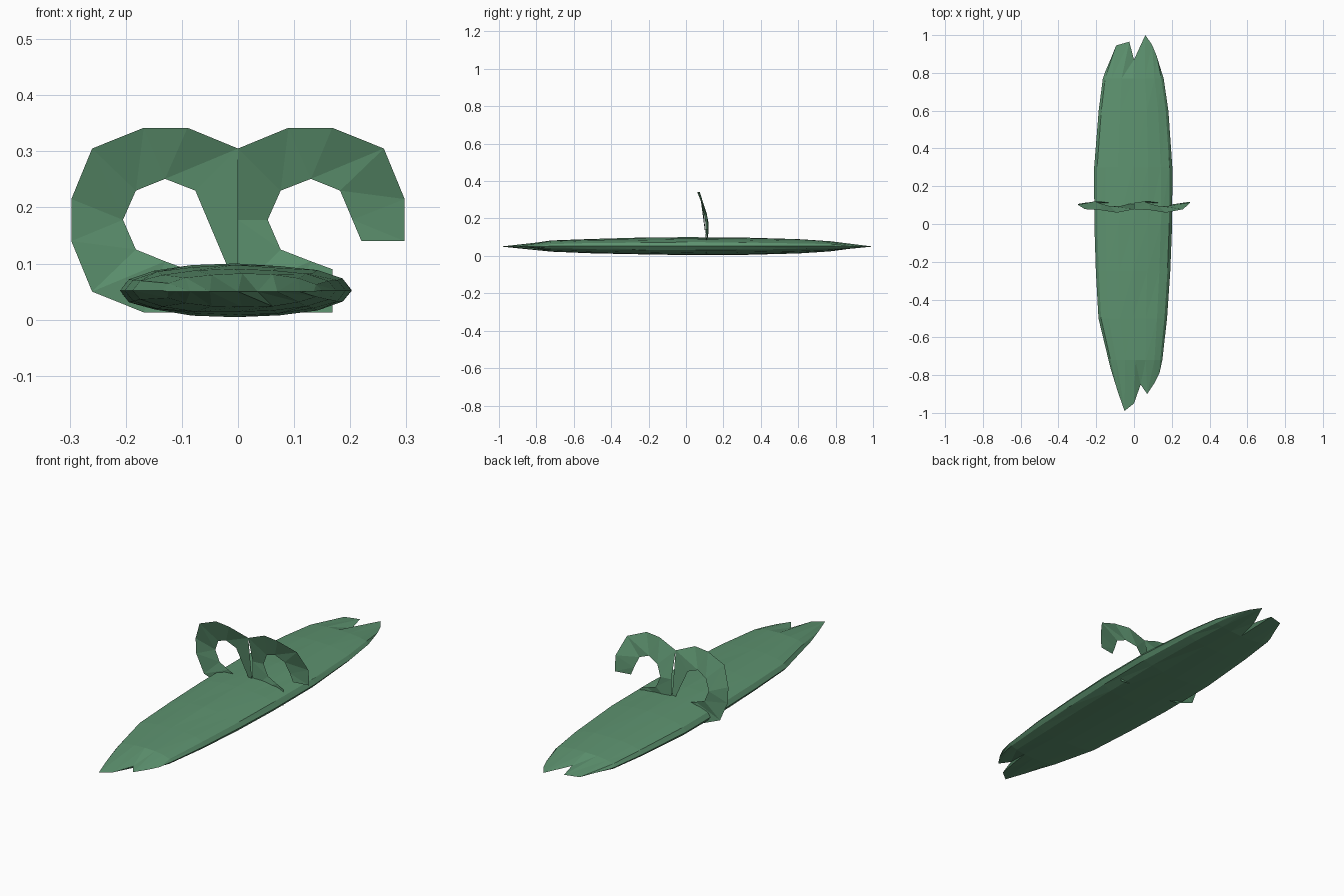
import bpy, math, random

if "Cube" in bpy.data.objects:
    bpy.data.objects.remove(bpy.data.objects["Cube"])

random.seed(4)

green = bpy.data.materials.new("leaf_green")
green.diffuse_color = (0.11, 0.29, 0.16, 1)
green.use_nodes = True
green.node_tree.nodes["Principled BSDF"].inputs["Base Color"].default_value = green.diffuse_color


def make(name, verts, faces):
    mesh = bpy.data.meshes.new(name)
    mesh.from_pydata(verts, [], faces)
    mesh.validate()
    mesh.materials.append(green)
    obj = bpy.data.objects.new(name, mesh)
    bpy.context.collection.objects.link(obj)
    return obj


# Long flattened body: lofted rings, (y, left x, right x, half height)
SIDES = 16
HALF = SIDES // 2
MID = 0.052
stations = [
    (-0.72, -0.135, 0.15, 0.031), (-0.50, -0.188, 0.175, 0.041),
    (-0.25, -0.202, 0.192, 0.046), (0.0, -0.21, 0.202, 0.049),
    (0.30, -0.211, 0.203, 0.047), (0.60, -0.187, 0.182, 0.039),
    (0.77, -0.165, 0.157, 0.029),
]
verts, faces = [], []
for y, left, right, h in stations:
    cx, rx = (left + right) / 2, (right - left) / 2
    for k in range(SIDES):
        a = math.pi - k * math.tau / SIDES
        s = math.sin(a)
        z = MID + h * math.copysign(abs(s) ** 0.85, s)
        if abs(s) > 0.1:
            z -= math.copysign(random.uniform(0, 0.003), s)
        verts.append((cx + rx * math.cos(a), y, z))
for i in range(len(stations) - 1):
    for k in range(SIDES):
        a, b = i * SIDES + k, i * SIDES + (k + 1) % SIDES
        faces += [(a, b, b + SIDES), (a, b + SIDES, a + SIDES)]

# Notched two-lobed ends: top and bottom close onto one thin edge
south = [(-.125, -.76), (-.11, -.81), (-.085, -.89), (-.05, -.99), (0, -.95),
         (.035, -.85), (.07, -.90), (.11, -.84), (.135, -.79)]
north = [(-.155, .80), (-.125, .87), (-.095, .945), (-.025, .965), (0, .87),
         (.06, 1.0), (.095, .95), (.12, .89), (.14, .82)]
for ring, tip, flip in ((0, south, False), (len(stations) - 1, north, True)):
    start, base = len(verts), ring * SIDES
    verts += [(x, y, 0.05) for x, y in tip]
    for k in range(SIDES):
        n = (k + 1) % SIDES
        t0, t1 = start + min(k, SIDES - k), start + min(n, SIDES - n)
        for f in ((base + k, t0, t1), (base + k, t1, base + n)):
            faces.append(f[::-1] if flip else f)
make("body", verts, faces)

# Curled handle sheet: outer and inner edge points (x, z) of two octagonal arcs
left_curl = [
    ((-.092, .013), (-.092, .09)), ((-.168, .013), (-.13, .104)),
    ((-.26, .05), (-.182, .125)), ((-.297, .14), (-.205, .178)),
    ((-.297, .215), (-.205, .178)), ((-.26, .305), (-.182, .23)),
    ((-.168, .342), (-.13, .251)), ((-.09, .342), (-.13, .251)),
    ((0, .305), (-.076, .23)), ((0, .05), (-.076, .23)),
]
right_curl = [
    ((.168, .013), (.168, .09)), ((.092, .013), (.13, .104)),
    ((0, .05), (.076, .125)), ((0, .178), (.053, .178)),
    ((0, .305), (.076, .23)), ((.09, .342), (.13, .251)),
    ((.168, .342), (.13, .251)), ((.26, .305), (.182, .23)),
    ((.297, .215), (.204, .178)), ((.297, .14), (.22, .14)),
]


def bend(x, z):
    # Sheet leans forward at the top and ripples a little
    y = 0.112 - 0.045 * max(0, (z - 0.2) / 0.14) + 0.008 * math.sin(x * 24)
    return (x, min(max(y, 0.06), 0.12), z)


verts, faces = [], []
for curl in (left_curl, right_curl):
    start = len(verts)
    for o, i in curl:
        verts += [bend(*o), bend(*i)]
    for k in range(len(curl) - 1):
        a = start + 2 * k
        if curl[k][0] != curl[k + 1][0]:
            faces.append((a, a + 2, a + 1))
        if curl[k][1] != curl[k + 1][1]:
            faces.append((a + 1, a + 2, a + 3))
make("curled_handle", verts, faces)
